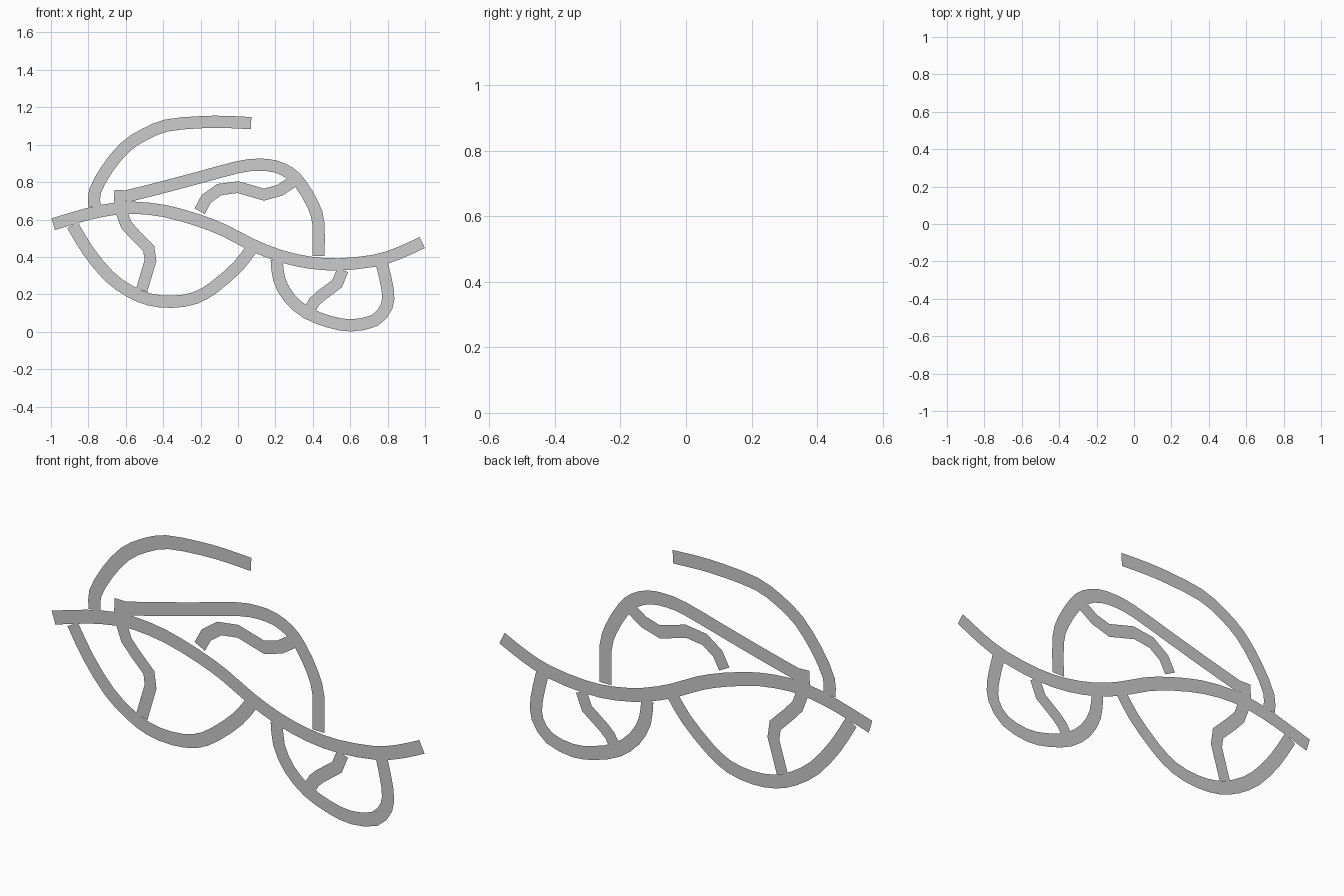
import bpy, bmesh
from mathutils import Vector


def smooth_path(pts, steps):
    """Catmull-Rom interpolation through the path points."""
    p = [2 * pts[0] - pts[1]] + pts + [2 * pts[-1] - pts[-2]]
    out = []
    for a, b, c, d in zip(p, p[1:], p[2:], p[3:]):
        for i in range(steps):
            t = i / steps
            out.append(0.5 * (2 * b + (c - a) * t + (2 * a - 5 * b + 4 * c - d) * t * t
                              + (3 * b - a - 3 * c + d) * t ** 3))
    return out + [pts[-1]]


def ribbon(name, path, width=0.065, steps=2):
    """Flat mitred strip in the XZ plane, following the path."""
    pts = smooth_path([Vector(p) for p in path], steps)
    bm = bmesh.new()
    rows = []
    for i, p in enumerate(pts):
        d_in = (p - pts[i - 1]).normalized() if i else (pts[1] - p).normalized()
        d_out = (pts[i + 1] - p).normalized() if i < len(pts) - 1 else d_in
        t = (d_in + d_out).normalized()
        off = Vector((-t.y, t.x)) * (width / 2 / max(0.5, t.dot(d_in)))
        rows.append([bm.verts.new((q.x, 0, q.y)) for q in (p + off, p - off)])
    for (a, b), (c, d) in zip(rows, rows[1:]):
        bm.faces.new((a, b, d, c))
    mesh = bpy.data.meshes.new(name)
    bm.to_mesh(mesh)
    bm.free()
    obj = bpy.data.objects.new(name, mesh)
    bpy.context.collection.objects.link(obj)


# Main wavy stem
ribbon("main_stem", [(-0.988, 0.575), (-0.80, 0.63), (-0.66, 0.657), (-0.55, 0.663),
                     (-0.39, 0.645), (-0.21, 0.595), (-0.07, 0.54), (0.07, 0.467),
                     (0.22, 0.407), (0.38, 0.37), (0.54, 0.36), (0.73, 0.38),
                     (0.86, 0.42), (0.985, 0.477)])

# Upper branches
ribbon("upper_left_branch", [(-0.767, 0.67), (-0.765, 0.75), (-0.70, 0.87), (-0.605, 0.985),
                             (-0.50, 1.055), (-0.38, 1.103), (-0.205, 1.12), (-0.07, 1.122),
                             (0.07, 1.115)])
ribbon("upper_right_branch", [(0.43, 0.405), (0.43, 0.58), (0.40, 0.68), (0.335, 0.79),
                              (0.275, 0.85), (0.195, 0.885), (0.105, 0.893), (0, 0.88),
                              (-0.205, 0.825), (-0.42, 0.768), (-0.605, 0.722)])

# Lower loops
ribbon("lower_left_loop", [(-0.885, 0.57), (-0.80, 0.43), (-0.69, 0.297), (-0.58, 0.217),
                           (-0.475, 0.173), (-0.355, 0.16), (-0.23, 0.18), (-0.125, 0.24),
                           (0, 0.35), (0.073, 0.445)])
ribbon("lower_right_loop", [(0.207, 0.385), (0.22, 0.28), (0.275, 0.18), (0.37, 0.10),
                            (0.49, 0.053), (0.605, 0.034), (0.73, 0.06), (0.795, 0.135),
                            (0.80, 0.227), (0.77, 0.36)])

# Angular tendrils inside the loops
ribbon("left_tendril", [(-0.63, 0.757), (-0.633, 0.665), (-0.597, 0.57), (-0.55, 0.518),
                        (-0.477, 0.445), (-0.468, 0.38), (-0.515, 0.222)], 0.062, 1)
ribbon("upper_tendril", [(-0.205, 0.645), (-0.17, 0.71), (-0.10, 0.76), (0, 0.773),
                         (0.14, 0.733), (0.225, 0.757), (0.297, 0.805)], 0.062, 1)
ribbon("right_tendril", [(0.56, 0.33), (0.53, 0.257), (0.44, 0.19), (0.408, 0.16),
                         (0.375, 0.105)], 0.062, 1)
